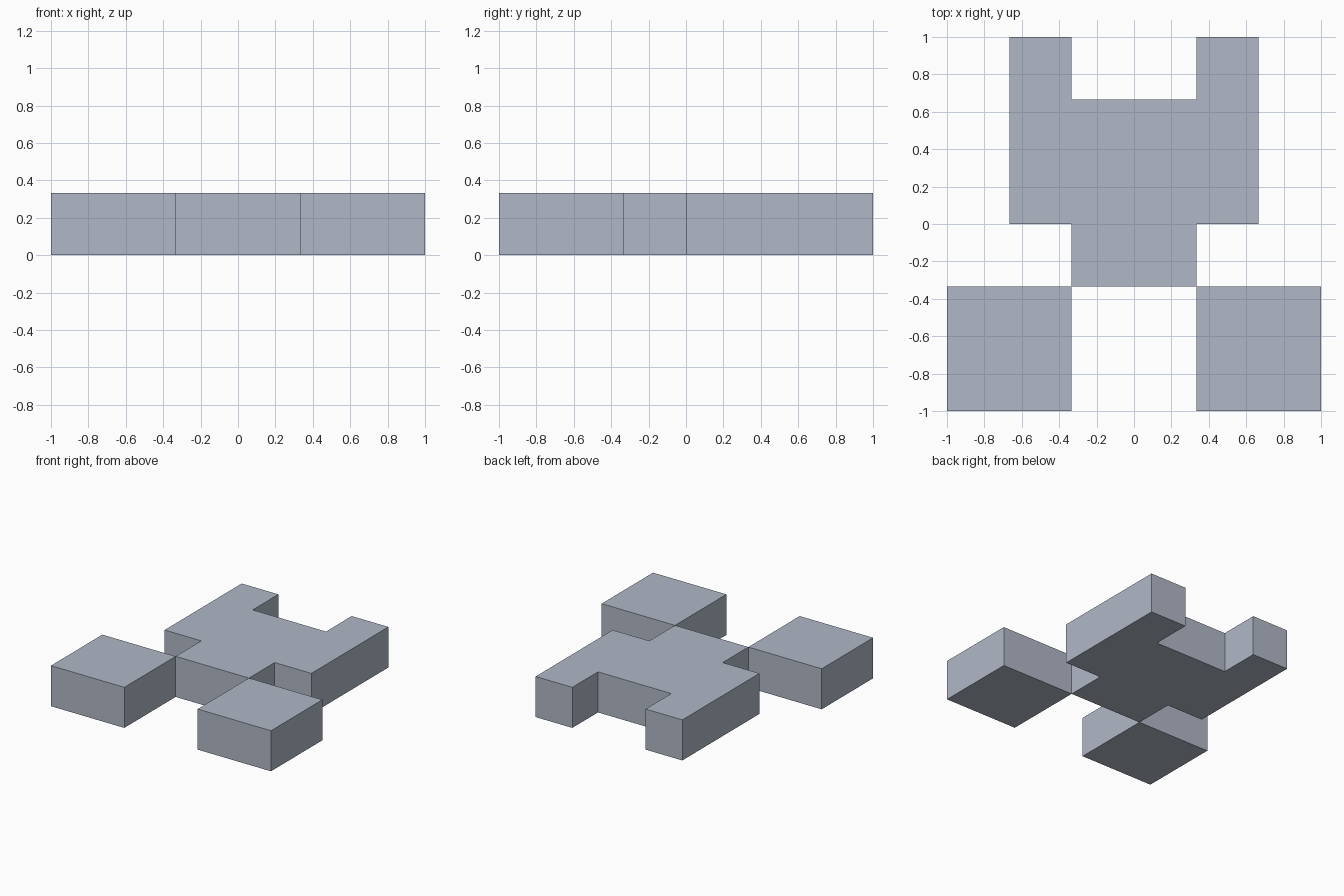
import bpy
import bmesh

if "Cube" in bpy.data.objects:
    bpy.data.objects.remove(bpy.data.objects["Cube"])

U = 1 / 3  # grid module; the plate is one module thick

# Single flat blue-grey
grey = bpy.data.materials.new("blue_grey")
grey.diffuse_color = (0.434, 0.479, 0.571, 1)
grey.use_nodes = True
grey.node_tree.nodes["Principled BSDF"].inputs["Base Color"].default_value = grey.diffuse_color


def extruded_plate(name, outline):
    """Extrude a counter-clockwise outline (in modules) up from the floor."""
    bm = bmesh.new()
    base = bm.faces.new([bm.verts.new((x * U, y * U, 0)) for x, y in outline])
    top = bmesh.ops.extrude_face_region(bm, geom=[base], use_keep_orig=True)
    moved = [v for v in top["geom"] if isinstance(v, bmesh.types.BMVert)]
    bmesh.ops.translate(bm, verts=moved, vec=(0, 0, U))
    bmesh.ops.recalc_face_normals(bm, faces=bm.faces)
    mesh = bpy.data.meshes.new(name)
    bm.to_mesh(mesh)
    bm.free()
    mesh.materials.append(grey)
    obj = bpy.data.objects.new(name, mesh)
    bpy.context.collection.objects.link(obj)
    return obj


# Body: neck at the front, wide middle, two prongs at the back
right_half = [(1, -1), (1, 0), (2, 0), (2, 3), (1, 3), (1, 2)]
left_half = [(-x, y) for x, y in reversed(right_half)]
extruded_plate("body", right_half + left_half)

# Square front blocks, touching the neck corners
for side, x in (("left", -3), ("right", 1)):
    extruded_plate(side + "_front_block",
                   [(x, -3), (x + 2, -3), (x + 2, -1), (x, -1)])
